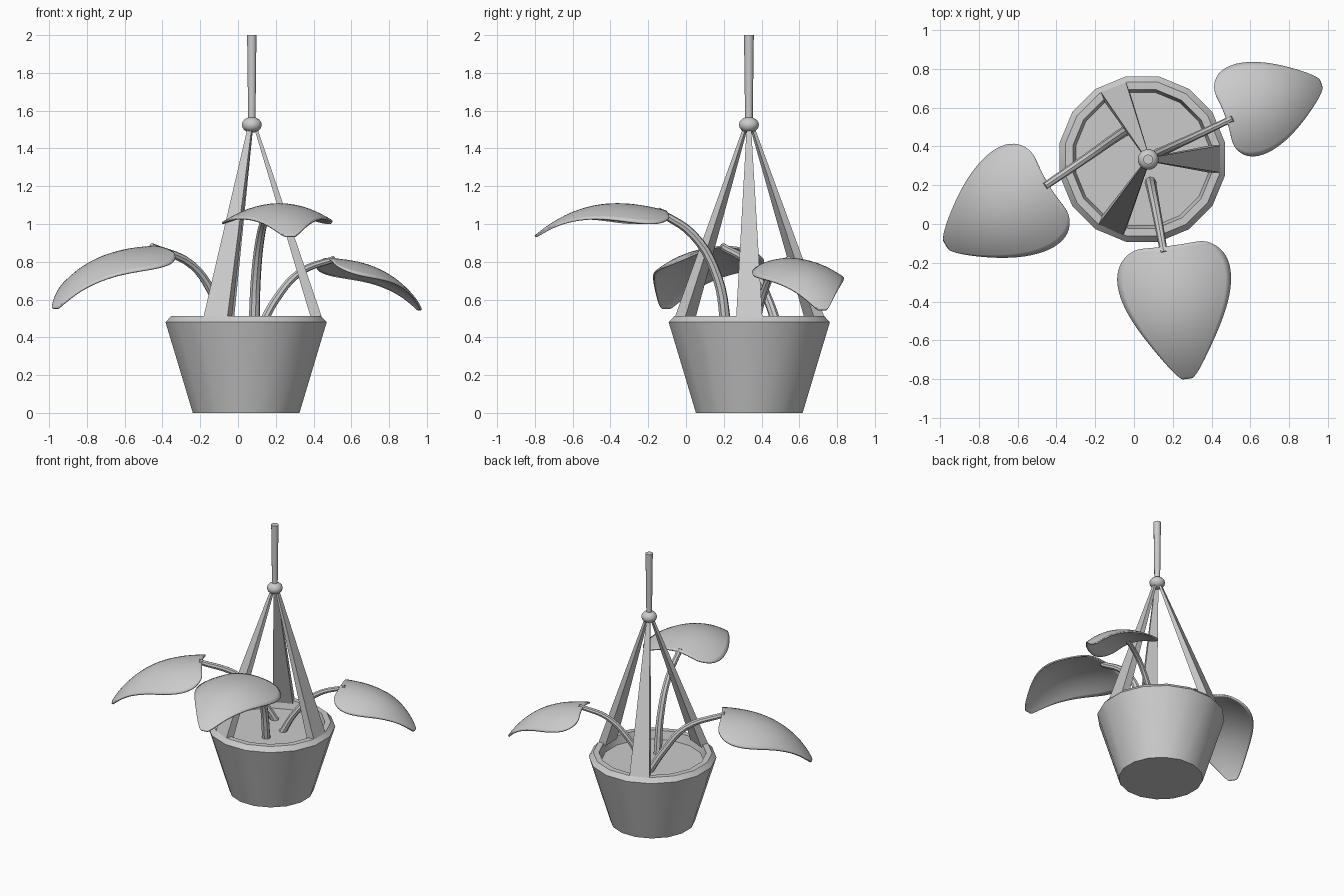
import bpy, bmesh
from math import sin, cos, pi, radians
from mathutils import Vector

if "Cube" in bpy.data.objects:
    bpy.data.objects.remove(bpy.data.objects["Cube"])

POT = Vector((0.043, 0.335, 0))
HANG = Vector((0.073, 0.333, 0))


def finish(name, bm, angle=40):
    bmesh.ops.recalc_face_normals(bm, faces=bm.faces)
    me = bpy.data.meshes.new(name)
    bm.to_mesh(me)
    bm.free()
    ob = bpy.data.objects.new(name, me)
    bpy.context.collection.objects.link(ob)
    smooth(ob, angle)
    return ob


def smooth(ob, angle=40):
    bpy.ops.object.select_all(action='DESELECT')
    ob.select_set(True)
    bpy.context.view_layer.objects.active = ob
    bpy.ops.object.shade_smooth_by_angle(angle=radians(angle))


def lathe(name, profile, center, n, angle=40):
    bm = bmesh.new()
    rings = [[bm.verts.new((center.x + r * cos(2 * pi * (i + .5) / n),
                            center.y + r * sin(2 * pi * (i + .5) / n), z))
              for i in range(n)] for r, z in profile]
    for a, b in zip(rings, rings[1:]):
        for i in range(n):
            j = (i + 1) % n
            bm.faces.new((a[i], a[j], b[j], b[i]))
    bm.faces.new(rings[0])
    bm.faces.new(rings[-1])
    return finish(name, bm, angle)


def stem(name, points, r0, r1):
    cu = bpy.data.curves.new(name, 'CURVE')
    cu.dimensions = '3D'
    cu.bevel_depth = 1
    cu.bevel_resolution = 2
    cu.resolution_u = 5
    cu.use_fill_caps = True
    sp = cu.splines.new('BEZIER')
    sp.bezier_points.add(len(points) - 1)
    for i, (bp, p) in enumerate(zip(sp.bezier_points, points)):
        bp.co = p
        bp.handle_left_type = bp.handle_right_type = 'AUTO'
        bp.radius = r0 + (r1 - r0) * i / (len(points) - 1)
    ob = bpy.data.objects.new(name, cu)
    bpy.context.collection.objects.link(ob)
    bpy.ops.object.select_all(action='DESELECT')
    ob.select_set(True)
    bpy.context.view_layer.objects.active = ob
    bpy.ops.object.convert(target='MESH')
    smooth(bpy.context.object)


def leaf(name, base, tip, s):
    # arched along its length, drooping toward both side edges
    rows = [(0, .19), (.1, .275), (.25, .30), (.42, .275), (.6, .215), (.8, .13), (.95, .065), (1.01, .03)]
    base, tip = Vector(base), Vector(tip)
    along = (tip - base)
    flat = Vector((along.x, along.y, 0)).normalized()
    side = Vector((-flat.y, flat.x, 0))
    up = along.normalized().cross(side)
    if up.z < 0:
        up = -up
    bm = bmesh.new()
    grid = []
    for t, hw in rows:
        row = []
        for k in (-1, -.6, 0, .6, 1):
            w = k * hw
            h = .42 * t * (1 - t) - .11 * (w / .29) ** 2
            row.append(bm.verts.new(base + along * t + side * w * s + up * h * s))
        grid.append(row)
    for a, b in zip(grid, grid[1:]):
        for i in range(4):
            bm.faces.new((a[i], a[i + 1], b[i + 1], b[i]))
    ob = finish(name, bm, 60)
    sub = ob.modifiers.new('round', 'SUBSURF')
    sub.levels = sub.render_levels = 2
    sol = ob.modifiers.new('thick', 'SOLIDIFY')
    sol.thickness = .01
    sol.offset = 0


# Pot with chamfered rim, and the soil inside it
lathe('pot', [(.288, 0), (.435, .48), (.405, .512), (.365, .512), (.345, .43)], POT, 16, 30)
lathe('soil', [(.34, .42), (.35, .45)], POT, 16)

# Hanging cord and knot
lathe('cord', [(.02, 1.53), (.026, 2.0)], HANG, 10)
n = 8
lathe('knot', [(max(.054 * sin(pi * i / n), .002), 1.525 - .042 * cos(pi * i / n))
               for i in range(n + 1)], HANG, 16, 60)

# Three tapering straps from the knot to the rim
for idx, deg in enumerate((0, 112, 246)):
    a = radians(deg)
    out, side = Vector((cos(a), sin(a), 0)), Vector((-sin(a), cos(a), 0))
    bm = bmesh.new()
    low, high = [], []
    for o, w in ((-1, -1), (1, -1), (1, 1), (-1, 1)):
        low.append(bm.verts.new(POT + out * (.375 + .03 * o) + side * .07 * w + Vector((0, 0, .495))))
        high.append(bm.verts.new(HANG + out * (.02 + .008 * o) + side * .012 * w + Vector((0, 0, 1.51))))
    for i in range(4):
        j = (i + 1) % 4
        bm.faces.new((low[i], low[j], high[j], high[i]))
    bm.faces.new(low)
    bm.faces.new(high)
    finish('strap_%d' % (idx + 1), bm, 30)

# Stems and leaves
stem('front_stem', [(.085, .215, .44), (.095, .165, .72), (.12, .04, .94), (.155, -.15, 1.07)], .03, .02)
stem('left_stem', [(-.03, .49, .44), (-.12, .43, .61), (-.24, .345, .78), (-.46, .195, .88)], .027, .02)
stem('right_stem', [(.115, .36, .44), (.2, .40, .60), (.33, .46, .745), (.51, .545, .815)], .025, .017)
leaf('front_leaf', (.185, -.115, 1.075), (.275, -.79, .94), 1.0)
leaf('left_leaf', (-.445, .205, .885), (-.965, -.105, .56), 1.0)
leaf('right_leaf', (.475, .55, .82), (.96, .722, .55), .83)
